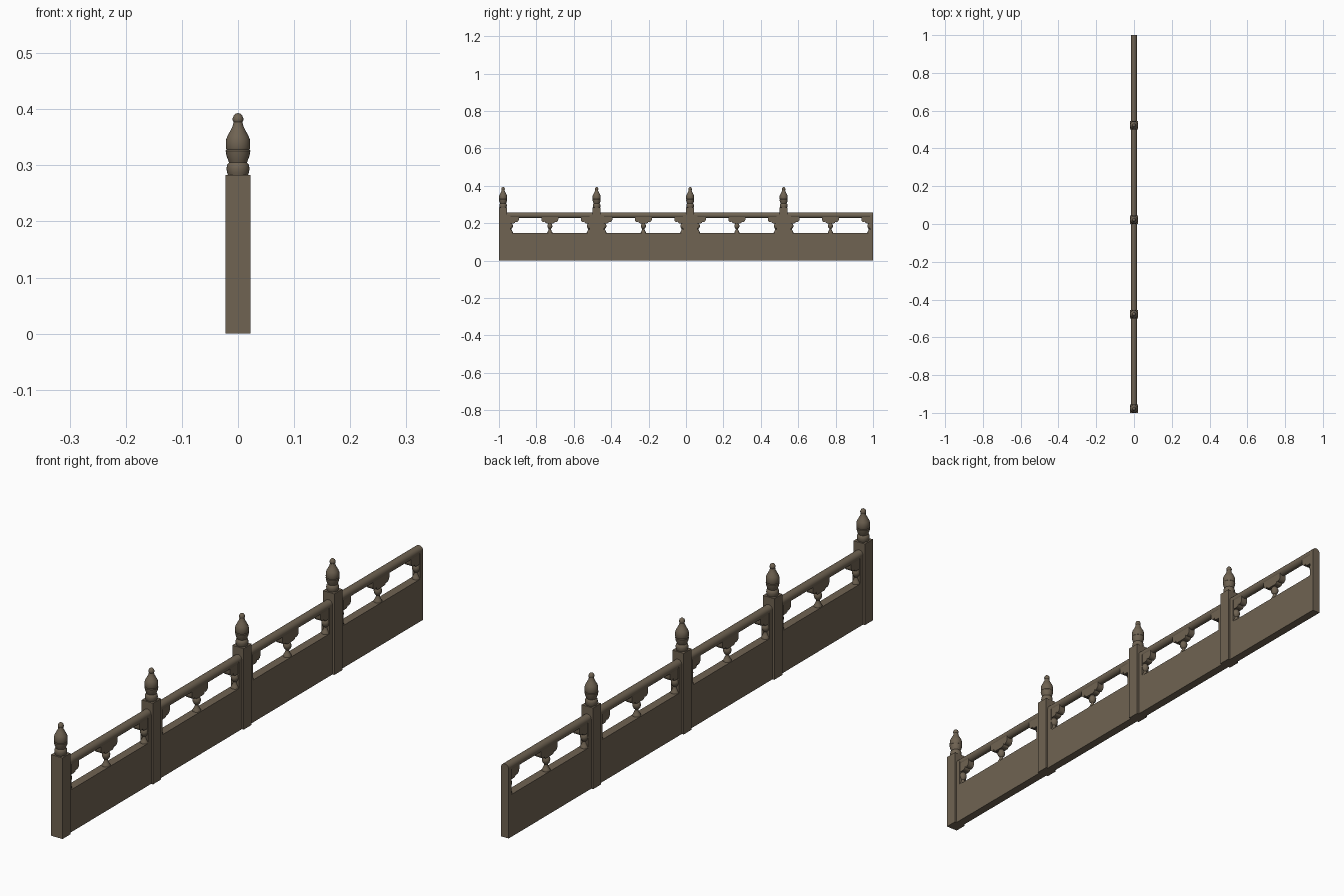
import bpy, bmesh, math
from mathutils import Vector

if "Cube" in bpy.data.objects:
    bpy.data.objects.remove(bpy.data.objects["Cube"])

mat = bpy.data.materials.new("weathered_brown")
mat.diffuse_color = (0.16, 0.125, 0.085, 1)
mat.use_nodes = True
mat.node_tree.nodes["Principled BSDF"].inputs["Base Color"].default_value = mat.diffuse_color

POST = 0.044      # post width
BAY = 0.5         # post spacing
THICK = 0.03      # wall thickness
STRIP = 0.017     # upright strip beside each post
PANEL_H = 0.148
RAIL_Z = 0.242


def finish(name, bm, angle=35):
    bmesh.ops.recalc_face_normals(bm, faces=bm.faces)
    me = bpy.data.meshes.new(name)
    bm.to_mesh(me)
    bm.free()
    me.materials.append(mat)
    ob = bpy.data.objects.new(name, me)
    bpy.context.collection.objects.link(ob)
    bpy.ops.object.select_all(action='DESELECT')
    ob.select_set(True)
    bpy.context.view_layer.objects.active = ob
    bpy.ops.object.shade_smooth_by_angle(angle=math.radians(angle))
    return ob


def box(name, y0, y1, z0, z1, width):
    bm = bmesh.new()
    bmesh.ops.create_cube(bm, size=1)
    for v in bm.verts:
        v.co = Vector((v.co.x * width, y0 + (v.co.y + .5) * (y1 - y0), z0 + (v.co.z + .5) * (z1 - z0)))
    return finish(name, bm)


def lathe(name, profile, y, steps):
    # revolve (radius, z) points around a vertical axis
    bm = bmesh.new()
    vs = [bm.verts.new((r, 0, z)) for r, z in profile]
    es = [bm.edges.new(p) for p in zip(vs, vs[1:])]
    bmesh.ops.spin(bm, geom=vs + es, cent=(0, 0, 0), axis=(0, 0, 1), angle=math.tau, steps=steps)
    bmesh.ops.remove_doubles(bm, verts=bm.verts, dist=1e-5)
    bmesh.ops.translate(bm, verts=bm.verts, vec=(0, y, 0))
    return finish(name, bm)


def extrude(name, outline, y, width):
    # extrude a (y, z) outline across the wall
    bm = bmesh.new()
    f = bm.faces.new([bm.verts.new((-width / 2, y + a, z)) for a, z in outline])
    top = bmesh.ops.extrude_face_region(bm, geom=[f])["geom"]
    bmesh.ops.translate(bm, verts=[v for v in top if isinstance(v, bmesh.types.BMVert)], vec=(width, 0, 0))
    return finish(name, bm)


FINIAL = [(0, .28), (.017, .28), (.0195, .287), (.0205, .294), (.0195, .301), (.016, .305),
          (.0175, .309), (.0205, .317), (.022, .326), (.0205, .328), (.0218, .331), (.0215, .345),
          (.019, .352), (.0135, .362), (.0095, .370), (.008, .377), (.0095, .380), (.0095, .384),
          (.0075, .389), (.004, .392), (0, .393)]
VASE = [(0, .145), (.014, .145), (.014, .150), (.0105, .156), (.006, .166), (.006, .170),
        (.010, .174), (.013, .181), (.0135, .187), (.011, .194), (.008, .198), (.010, .206), (0, .206)]


def lobe(cy, cz, r, a0, a1, n=6):
    return [(cy + r * math.cos(math.radians(a0 + (a1 - a0) * i / n)),
             cz + r * math.sin(math.radians(a0 + (a1 - a0) * i / n))) for i in range(n + 1)]


# half outline of the scalloped bracket, from the rail down to the centre line
HALF = [(.045, .234)] + lobe(.031, .219, .014, 0, -95) + lobe(.016, .210, .011, 0, -90) + [(0, .199)]
RIGHT = HALF + [(0, .234)]
LEFT = [(-a, z) for a, z in reversed(RIGHT)]
FULL = HALF + [(-a, z) for a, z in reversed(HALF[:-1])]

# top rail running the whole length
bm = bmesh.new()
ring = [bm.verts.new((THICK / 2 * math.cos(t), -.98, RAIL_Z + THICK / 2 * math.sin(t)))
        for t in [math.tau * i / 20 for i in range(20)]]
face = bm.faces.new(ring)
ext = bmesh.ops.extrude_face_region(bm, geom=[face])["geom"]
bmesh.ops.translate(bm, verts=[v for v in ext if isinstance(v, bmesh.types.BMVert)], vec=(0, 1.98, 0))
finish("top_rail", bm)

# solid lower wall
box("lower_panel", -.98, 1, 0, PANEL_H, THICK)

for i in range(4):
    y0 = -1 + i * BAY
    a, b = y0 + POST, y0 + BAY
    # square post with turned finial
    box("post", y0, a, 0, .283, POST)
    lathe("finial", FINIAL, y0 + POST / 2, 24)
    # upright strips at both ends of the bay
    box("side_strip", a - .005, a + STRIP, PANEL_H - .003, RAIL_Z, THICK)
    box("side_strip", b - STRIP, b, PANEL_H - .003, RAIL_Z, THICK)
    # vase balusters with scalloped brackets above
    for y, shape in ((a + STRIP, RIGHT), ((a + b) / 2, FULL), (b - STRIP, LEFT)):
        lathe("baluster", VASE, y, 16)
        extrude("bracket", shape, y, .025)
